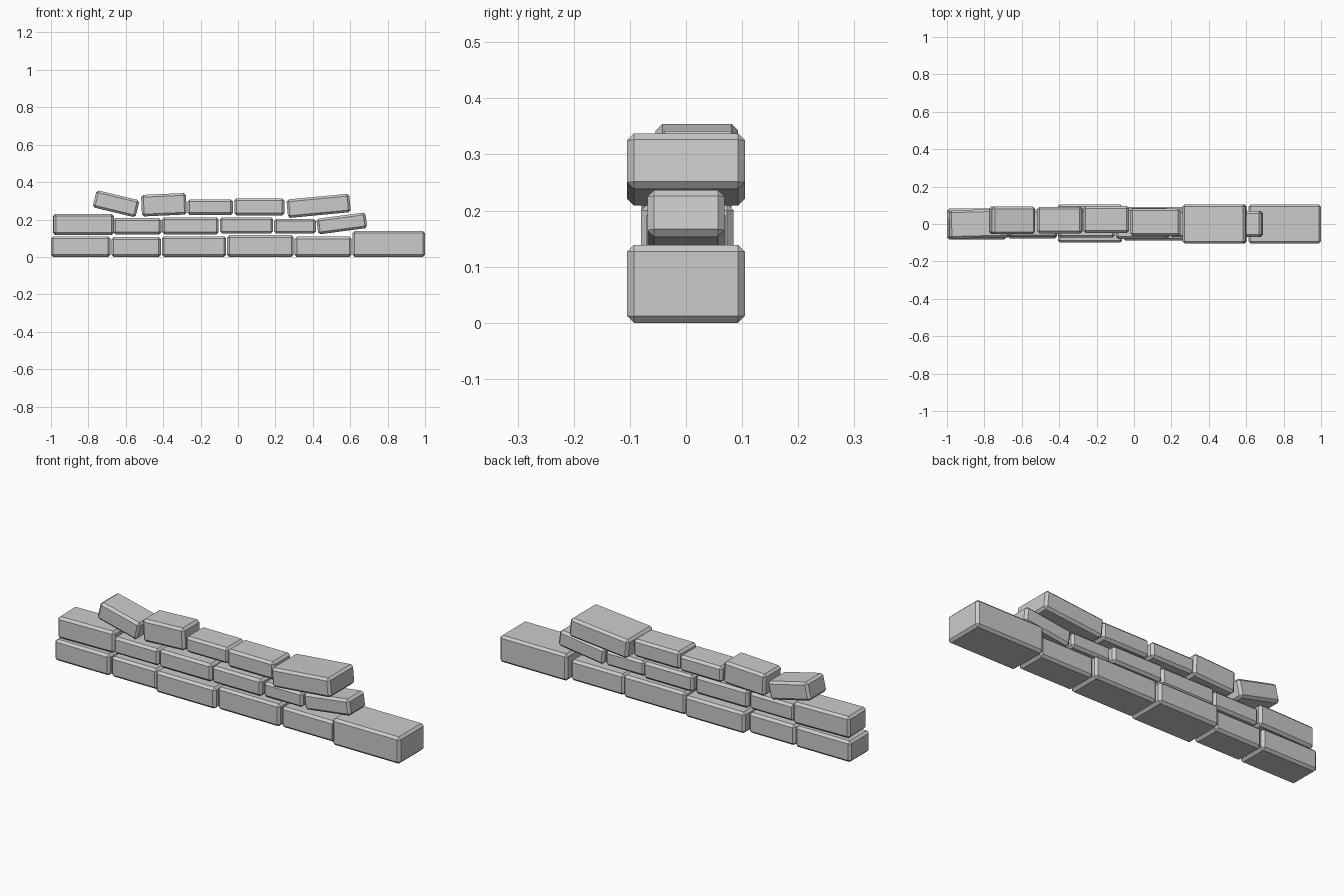
import bpy, bmesh
from math import radians
from mathutils import Matrix

if "Cube" in bpy.data.objects:
    bpy.data.objects.remove(bpy.data.objects["Cube"])

BEVEL = 0.012


def brick(name, cx, cz, length, height, y0, y1, tilt=0, yaw=0):
    """Chamfered block centred at cx, cz; tilt raises its right end (degrees)."""
    bm = bmesh.new()
    bmesh.ops.create_cube(bm, size=1)
    bmesh.ops.scale(bm, vec=(length, y1 - y0, height), verts=bm.verts)
    bmesh.ops.bevel(bm, geom=bm.edges[:], offset=BEVEL, offset_type='OFFSET',
                    segments=1, profile=0.5, affect='EDGES')
    rot = Matrix.Rotation(radians(yaw), 4, 'Z') @ Matrix.Rotation(radians(-tilt), 4, 'Y')
    bm.transform(Matrix.Translation((cx, (y0 + y1) / 2, cz)) @ rot)
    mesh = bpy.data.meshes.new(name)
    bm.to_mesh(mesh)
    bm.free()
    bpy.context.collection.objects.link(bpy.data.objects.new(name, mesh))


def course(name, rows):
    """Level bricks given as x0, x1, z0, z1, y0, y1."""
    for i, (x0, x1, z0, z1, y0, y1) in enumerate(rows, 1):
        brick(f"{name}_brick_{i}", (x0 + x1) / 2, (z0 + z1) / 2,
              x1 - x0, z1 - z0, y0, y1)


# bottom course
course("bottom", [
    (-1.0, -0.682, 0, 0.11, -0.082, 0.082),
    (-0.677, -0.412, 0, 0.106, -0.078, 0.078),
    (-0.407, -0.063, 0, 0.11, -0.1, 0.105),
    (-0.058, 0.298, 0, 0.116, -0.088, 0.092),
    (0.303, 0.608, 0, 0.108, -0.08, 0.08),
    (0.612, 1.0, 0, 0.139, -0.105, 0.105),
])

# middle course, its right end brick tipped up
course("middle", [
    (-0.667, -0.41, 0.12, 0.207, -0.07, 0.07),
    (-0.405, -0.103, 0.12, 0.212, -0.073, 0.075),
    (-0.097, 0.188, 0.125, 0.212, -0.08, 0.085),
    (0.193, 0.416, 0.125, 0.203, -0.07, 0.07),
])
brick("middle_left_brick", -0.826, 0.174, 0.322, 0.112, -0.075, 0.077, yaw=1.5)
brick("middle_right_brick", 0.555, 0.179, 0.264, 0.084, -0.069, 0.069, tilt=7.6)

# top course, level bricks between tilted ones
course("top", [
    (-0.271, -0.027, 0.225, 0.307, -0.048, 0.096),
    (-0.02, 0.248, 0.222, 0.313, -0.064, 0.083),
])
brick("top_left_loose_brick", -0.652, 0.284, 0.236, 0.094, -0.054, 0.093, tilt=-13.5)
brick("top_left_brick", -0.396, 0.279, 0.24, 0.115, -0.05, 0.092, tilt=2.6)
brick("top_right_brick", 0.431, 0.273, 0.337, 0.099, -0.105, 0.105, tilt=5.4)
